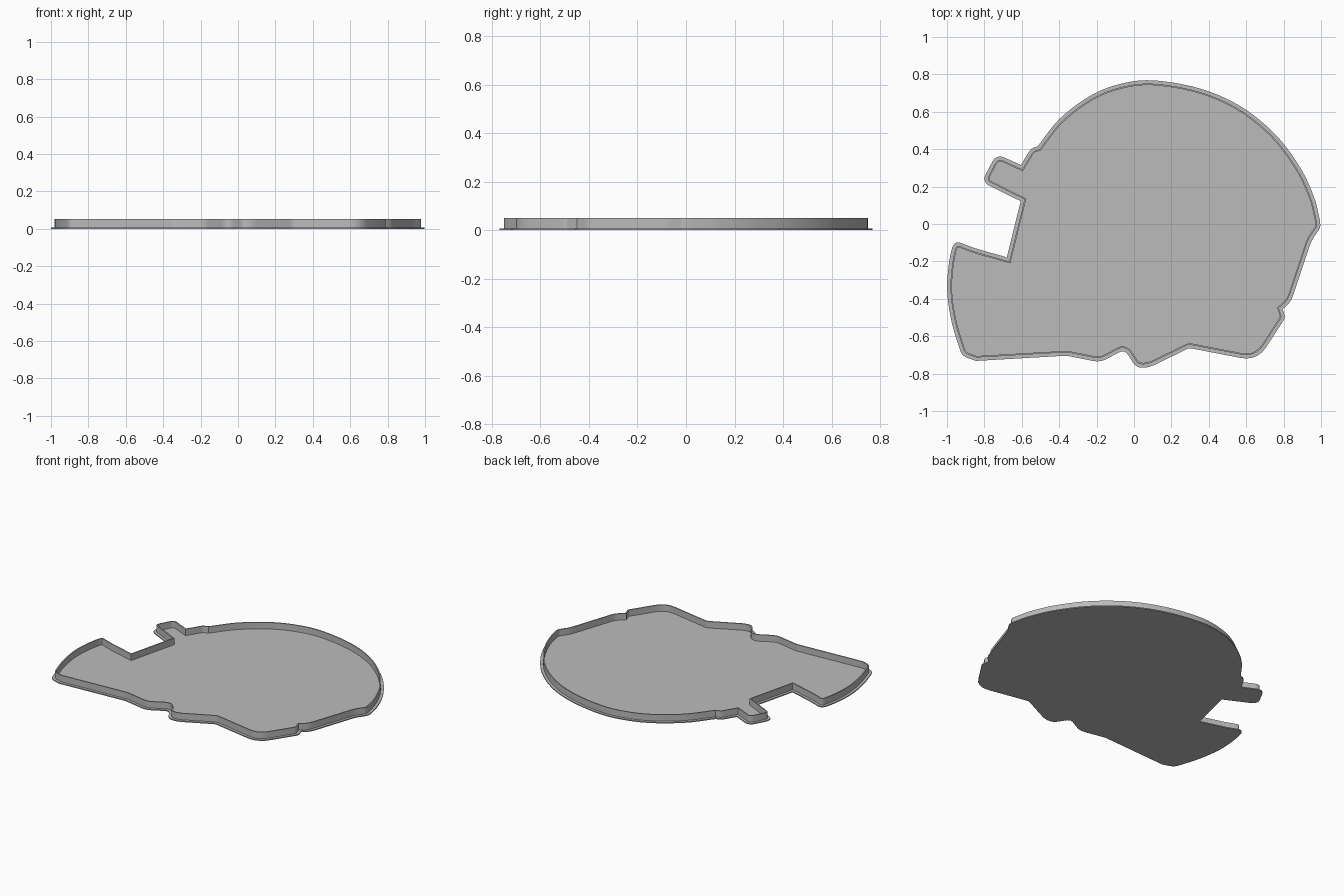
import bpy
import bmesh
from mathutils import Vector

BRIM_TOP = 0.007      # height of the thin base plate
WALL_TOP = 0.051      # height of the upright rim
WALL_INSET = 0.018    # distance from the plate edge to the outside of the rim
WALL_THICK = 0.008

# Dome control points, from the brow over the crown to the nape
DOME = [(-0.515, 0.415), (-0.4, 0.56), (-0.24, 0.682), (-0.08, 0.747),
        (0.1, 0.768), (0.35, 0.725), (0.565, 0.632), (0.75, 0.485),
        (0.885, 0.308), (0.962, 0.145), (0.995, 0.015)]

# Remaining corners as x, y, rounding length, from the nape round to the brow
CORNERS = [(0.997, -0.02, 0.02), (0.95, -0.085, 0.03), (0.84, -0.415, 0.04),
           (0.795, -0.455, 0), (0.81, -0.5, 0.02), (0.658, -0.733, 0.09),
           (0.295, -0.663, 0.01), (0.075, -0.77, 0.04), (0.01, -0.766, 0.03),
           (-0.05, -0.67, 0.035), (-0.18, -0.74, 0.04), (-0.36, -0.704, 0.01),
           (-0.845, -0.732, 0.01), (-0.92, -0.705, 0.03), (-0.975, -0.535, 0.07),
           (-1.005, -0.35, 0.1), (-0.985, -0.17, 0.06), (-0.96, -0.088, 0.04),
           (-0.85, -0.13, 0.03), (-0.68, -0.178, 0), (-0.606, 0.122, 0),
           (-0.815, 0.225, 0.05), (-0.735, 0.375, 0.05), (-0.605, 0.315, 0),
           (-0.55, 0.405, 0.03)]


def spline(points, steps):
    """Smooth curve passing through every control point."""
    pts = [Vector(p) for p in points]
    pts = [2 * pts[0] - pts[1]] + pts + [2 * pts[-1] - pts[-2]]
    curve = []
    for a, b, c, d in zip(pts, pts[1:], pts[2:], pts[3:]):
        for i in range(steps):
            t = i / steps
            curve.append(b + 0.5 * t * ((c - a) + t * (2 * a - 5 * b + 4 * c - d
                                        + t * (3 * (b - c) + d - a))))
    return curve + [pts[-2]]


def rounded(corners, start, end, steps):
    """Polyline between start and end with its corners softened."""
    pts = [start] + [Vector(c[:2]) for c in corners] + [end]
    line = []
    for (_, _, size), a, b, c in zip(corners, pts, pts[1:], pts[2:]):
        if not size:
            line.append(b)
            continue
        p = b + (a - b).normalized() * min(size, (a - b).length * 0.48)
        q = b + (c - b).normalized() * min(size, (c - b).length * 0.48)
        for i in range(steps + 1):
            t = i / steps
            line.append(p * (1 - t) ** 2 + b * (2 * t * (1 - t)) + q * t ** 2)
    return line


def inset(outline, distance):
    """Move a clockwise outline inwards with mitred corners."""
    result = []
    for i, p in enumerate(outline):
        d1 = (p - outline[i - 1]).normalized()
        d2 = (outline[(i + 1) % len(outline)] - p).normalized()
        n1, n2 = Vector((d1.y, -d1.x)), Vector((d2.y, -d2.x))
        result.append(p + (n1 + n2) * distance / max(1 + n1.dot(n2), 0.4))
    return result


def build_tray(outline, material):
    """Plate, stepped brim, upright rim and floor as one closed shell."""
    inner = WALL_INSET + WALL_THICK
    section = [(0, 0), (0, BRIM_TOP), (WALL_INSET, BRIM_TOP),
               (WALL_INSET, WALL_TOP), (inner, WALL_TOP), (inner, BRIM_TOP)]
    bm = bmesh.new()
    rings = [[bm.verts.new((p.x, p.y, z)) for p in inset(outline, offset)]
             for offset, z in section]
    for low, high in zip(rings, rings[1:]):
        for i in range(len(low)):
            bm.faces.new((low[i - 1], low[i], high[i], high[i - 1]))
    caps = [bm.faces.new(rings[0]), bm.faces.new(rings[-1])]
    bmesh.ops.triangulate(bm, faces=caps)
    bmesh.ops.recalc_face_normals(bm, faces=bm.faces)
    mesh = bpy.data.meshes.new("helmet_tray")
    bm.to_mesh(mesh)
    bm.free()
    mesh.materials.append(material)
    tray = bpy.data.objects.new("helmet_tray", mesh)
    bpy.context.collection.objects.link(tray)
    return tray


cube = bpy.data.objects.get("Cube")
if cube:
    bpy.data.objects.remove(cube)

# Single grey material
grey = bpy.data.materials.new("plain grey")
grey.use_nodes = True
grey.diffuse_color = (0.5, 0.5, 0.5, 1)
grey.node_tree.nodes["Principled BSDF"].inputs["Base Color"].default_value = grey.diffuse_color

# Helmet silhouette: dome followed by neck, jaw, chin guard and visor hinge
dome = spline(DOME, 6)
silhouette = dome + rounded(CORNERS, dome[-1], dome[0], 5)
tray = build_tray(silhouette, grey)

# Soft walls with crisp rim edges
bpy.ops.object.select_all(action='DESELECT')
tray.select_set(True)
bpy.context.view_layer.objects.active = tray
bpy.ops.object.shade_smooth_by_angle(angle=0.4)
